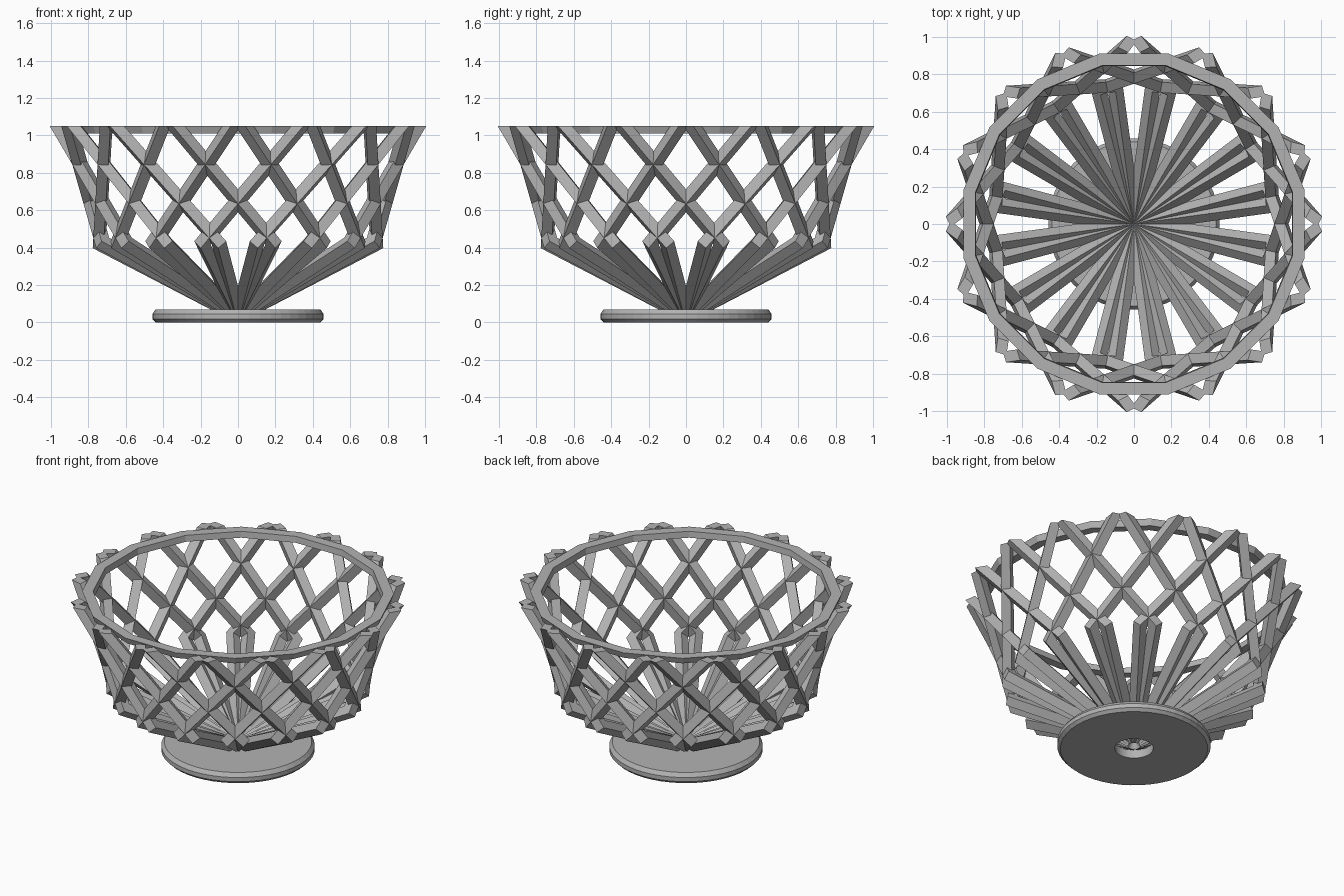
import bpy, bmesh, math
from mathutils import Vector

if "Cube" in bpy.data.objects:
    bpy.data.objects.remove(bpy.data.objects["Cube"])

N = 16            # lattice nodes round the rim
HALF = 0.029      # half width of a square bar
TOP = 1.05

grey = bpy.data.materials.new("plain grey")
grey.diffuse_color = (0.45, 0.45, 0.45, 1)
grey.use_nodes = True
grey.node_tree.nodes["Principled BSDF"].inputs["Base Color"].default_value = grey.diffuse_color


def finish(bm, name):
    bmesh.ops.recalc_face_normals(bm, faces=bm.faces)
    me = bpy.data.meshes.new(name)
    bm.to_mesh(me)
    bm.free()
    me.materials.append(grey)
    ob = bpy.data.objects.new(name, me)
    bpy.context.collection.objects.link(ob)
    return ob


def polar(r, deg, z):
    a = math.radians(deg)
    return Vector((r * math.cos(a), r * math.sin(a), z))


def slide(p, d, origin, normal):
    """Move p along d until it meets the plane."""
    return p + d * ((origin - p).dot(normal) / d.dot(normal))


def bent_bar(bm, a, b, c):
    """Square bar from a to b to c with a mitred bend."""
    d1, d2 = (b - a).normalized(), (c - b).normalized()
    u = d1.cross(d2).normalized()
    v = u.cross(d1)
    a = a - d1 * 0.08                     # overshoot, trimmed at the rim
    ring0 = [a + (u * s + v * t) * HALF for s, t in ((1, 1), (-1, 1), (-1, -1), (1, -1))]
    ring1 = [slide(p, d1, b, d1 + d2) for p in ring0]
    ring2 = [slide(p, d2, c, d2) for p in ring1]
    rings = [[bm.verts.new(p) for p in r] for r in (ring0, ring1, ring2)]
    for r, s in zip(rings, rings[1:]):
        for i in range(4):
            j = (i + 1) % 4
            bm.faces.new((r[i], r[j], s[j], s[i]))
    bm.faces.new(rings[0])
    bm.faces.new(rings[2])


def lathe(name, profile, sides, offset=0):
    """Closed profile of (r, z) points turned about z."""
    bm = bmesh.new()
    rings = [[bm.verts.new(polar(r, offset + 360 * i / sides, z)) for r, z in profile]
             for i in range(sides)]
    n = len(profile)
    for i in range(sides):
        p, q = rings[i], rings[(i + 1) % sides]
        for k in range(n):
            m = (k + 1) % n
            bm.faces.new((p[k], q[k], q[m], p[m]))
    return finish(bm, name)


# lattice wall bars that bend into the floor spokes, leaning both ways
bm = bmesh.new()
for i in range(N):
    node = 360 * i / N
    for side in (1, -1):
        end = node + side * 37.2
        bent_bar(bm, polar(0.957, node + side * 2.5, 1.04),
                 polar(0.748, end, 0.425), polar(0.02, end, 0.05))
geom = bm.verts[:] + bm.edges[:] + bm.faces[:]
cut = bmesh.ops.bisect_plane(bm, geom=geom, plane_co=(0, 0, TOP), plane_no=(0, 0, 1),
                             clear_outer=True)
edges = [e for e in cut["geom_cut"] if isinstance(e, bmesh.types.BMEdge)]
bmesh.ops.holes_fill(bm, edges=edges, sides=0)
finish(bm, "lattice_bars")

# flat faceted rim joining the bar tops
lathe("rim", [(0.86, 1.01), (0.915, 1.01), (0.93, TOP), (0.865, TOP)], N, 180 / N)

# foot disc with a small centre hole
lathe("foot", [(0.115, 0), (0.44, 0), (0.458, 0.018), (0.458, 0.045),
               (0.44, 0.07), (0.115, 0.07)], 48)
